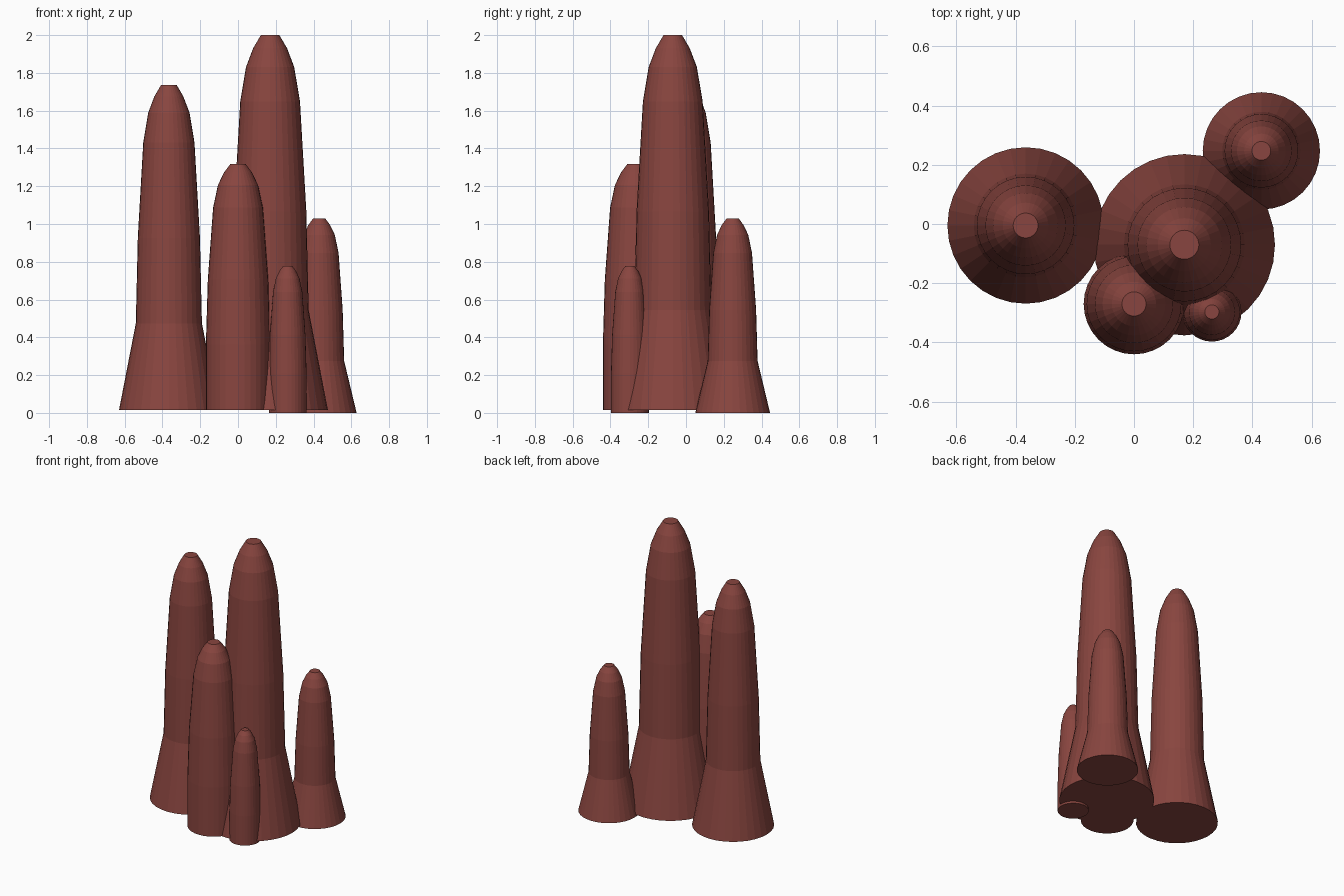
import bpy, bmesh, math

if "Cube" in bpy.data.objects:
    bpy.data.objects.remove(bpy.data.objects["Cube"])

SIDES = 32

clay = bpy.data.materials.new("red_brown_rock")
clay.diffuse_color = (0.25, 0.06, 0.05, 1)
clay.use_nodes = True
clay.node_tree.nodes["Principled BSDF"].inputs["Base Color"].default_value = clay.diffuse_color

# Shared upper profile: (fraction of height, fraction of shaft radius)
PROFILE = [(0.267, 1.0), (0.53, 0.94), (0.823, 0.775),
           (0.915, 0.625), (0.965, 0.44), (1.0, 0.24)]


def spire(name, x, y, z0, z1, base_r, shaft_r):
    """Round-topped column lofted from rings, closed at both ends."""
    rings = [(z0, base_r)] + [(z0 + f * (z1 - z0), r * shaft_r) for f, r in PROFILE]
    bm = bmesh.new()
    loops = []
    for z, r in rings:
        loops.append([bm.verts.new((r * math.cos(2 * math.pi * i / SIDES),
                                    r * math.sin(2 * math.pi * i / SIDES), z))
                      for i in range(SIDES)])
    for a, b in zip(loops, loops[1:]):
        for i in range(SIDES):
            j = (i + 1) % SIDES
            bm.faces.new((a[i], a[j], b[j], b[i]))
    bm.faces.new(loops[0][::-1])
    bm.faces.new(loops[-1])
    mesh = bpy.data.meshes.new(name)
    bm.to_mesh(mesh)
    bm.free()
    mesh.materials.append(clay)
    ob = bpy.data.objects.new(name, mesh)
    ob.location = (x, y, 0)
    bpy.context.collection.objects.link(ob)


# Flared spires
spire("tall_spire", 0.17, -0.07, 0.015, 2.0, 0.306, 0.204)
spire("left_spire", -0.366, -0.005, 0.015, 1.735, 0.264, 0.175)
spire("back_right_spire", 0.43, 0.247, 0.0, 1.03, 0.198, 0.132)
# Straight spires in front
spire("front_spire", 0.0, -0.27, 0.015, 1.317, 0.17, 0.17)
spire("small_front_spire", 0.263, -0.297, 0.0, 0.778, 0.1, 0.1)
